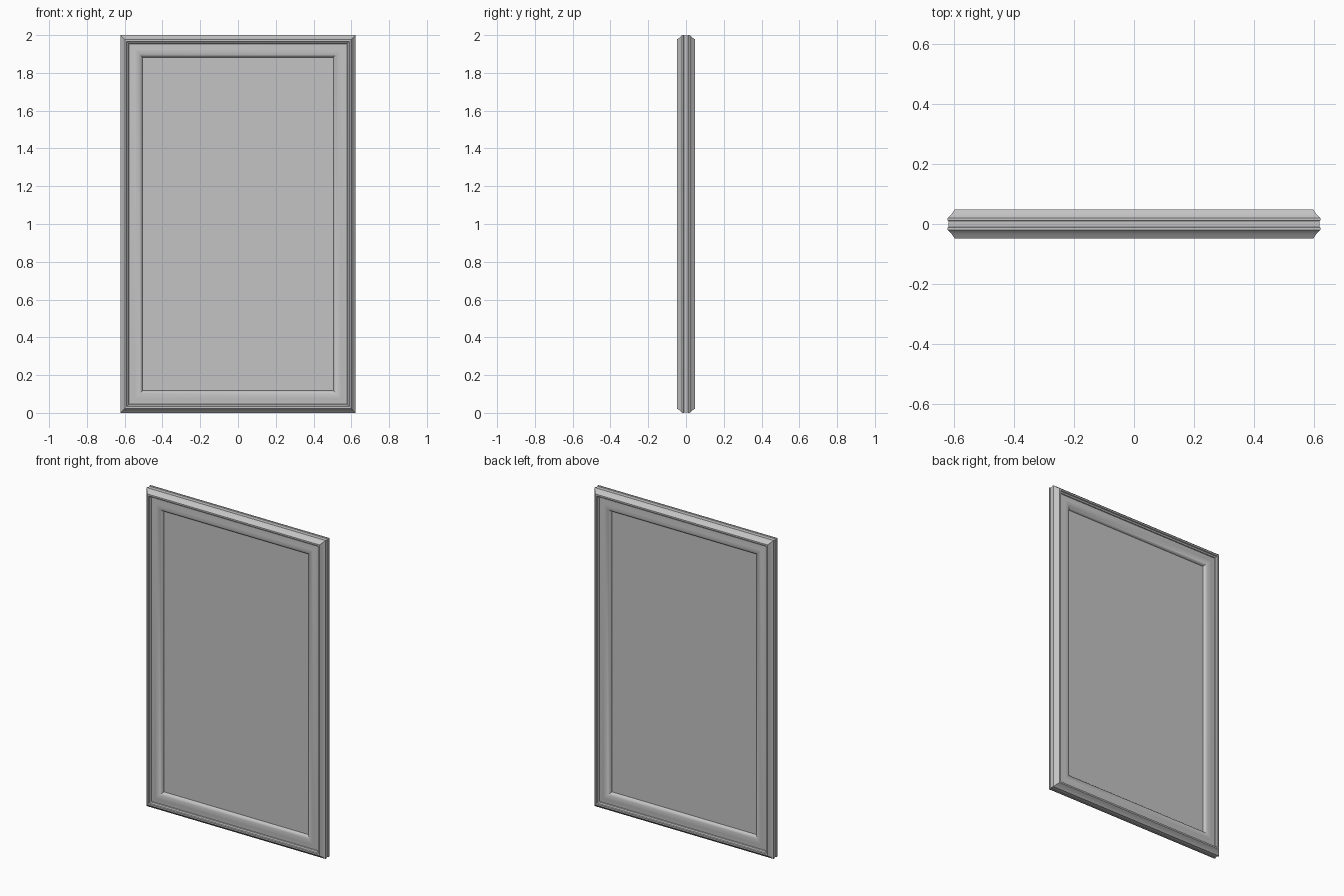
import bpy, bmesh, math

if "Cube" in bpy.data.objects:
    bpy.data.objects.remove(bpy.data.objects["Cube"], do_unlink=True)

WIDTH, HEIGHT = 1.245, 2.0
PANEL_HALF = 0.014      # half thickness of the panel
BORDER = 0.118          # width of the moulding

grey = bpy.data.materials.new("neutral_grey")
grey.use_nodes = True
colour = (0.55, 0.55, 0.55, 1)
grey.diffuse_color = colour
grey.node_tree.nodes["Principled BSDF"].inputs["Base Color"].default_value = colour


def finish(name, bm):
    bmesh.ops.recalc_face_normals(bm, faces=bm.faces)
    mesh = bpy.data.meshes.new(name)
    bm.to_mesh(mesh)
    bm.free()
    mesh.materials.append(grey)
    obj = bpy.data.objects.new(name, mesh)
    bpy.context.collection.objects.link(obj)
    bpy.ops.object.select_all(action='DESELECT')
    obj.select_set(True)
    bpy.context.view_layer.objects.active = obj
    bpy.ops.object.shade_smooth_by_angle(angle=math.radians(28))
    return obj


def rect_loop(bm, inset, y):
    """Rectangle of four vertices, inset from the outer edge."""
    x, low, high = WIDTH / 2 - inset, inset, HEIGHT - inset
    return [bm.verts.new(p) for p in
            ((-x, y, low), (x, y, low), (x, y, high), (-x, y, high))]


# Moulding cross-section as (inset, depth), from the outer rim inward
half = [(0.003, 0.010), (0.0, 0.012), (0.0, 0.020)]
half += [(0.006, 0.025), (0.013, 0.033), (0.020, 0.044), (0.023, 0.048)]  # cove
half += [(0.033, 0.048), (0.036, 0.042), (0.044, 0.038), (0.046, 0.033)]  # rim step
half += [(0.060, 0.034), (0.076, 0.037), (0.084, 0.037)]                  # raised band
for i in range(1, 6):                                                   # rounded drop
    a = math.radians(18 * i)
    half.append((0.084 + (BORDER - 0.084) * math.sin(a),
                 PANEL_HALF + 0.023 * math.cos(a)))
section = [(i, -d) for i, d in half] + [(i, d) for i, d in reversed(half)]

# Frame: the section carried around the rectangle with mitred corners
bm = bmesh.new()
loops = [rect_loop(bm, i, y) for i, y in section]
for a, b in zip(loops, loops[1:] + loops[:1]):
    for k in range(4):
        n = (k + 1) % 4
        bm.faces.new((a[k], a[n], b[n], b[k]))
finish("moulded_frame", bm)

# Flat panel inside the frame
bm = bmesh.new()
front = rect_loop(bm, BORDER, -PANEL_HALF)
back = rect_loop(bm, BORDER, PANEL_HALF)
bm.faces.new(front)
bm.faces.new(back[::-1])
for k in range(4):
    n = (k + 1) % 4
    bm.faces.new((front[k], back[k], back[n], front[n]))
finish("flat_panel", bm)
